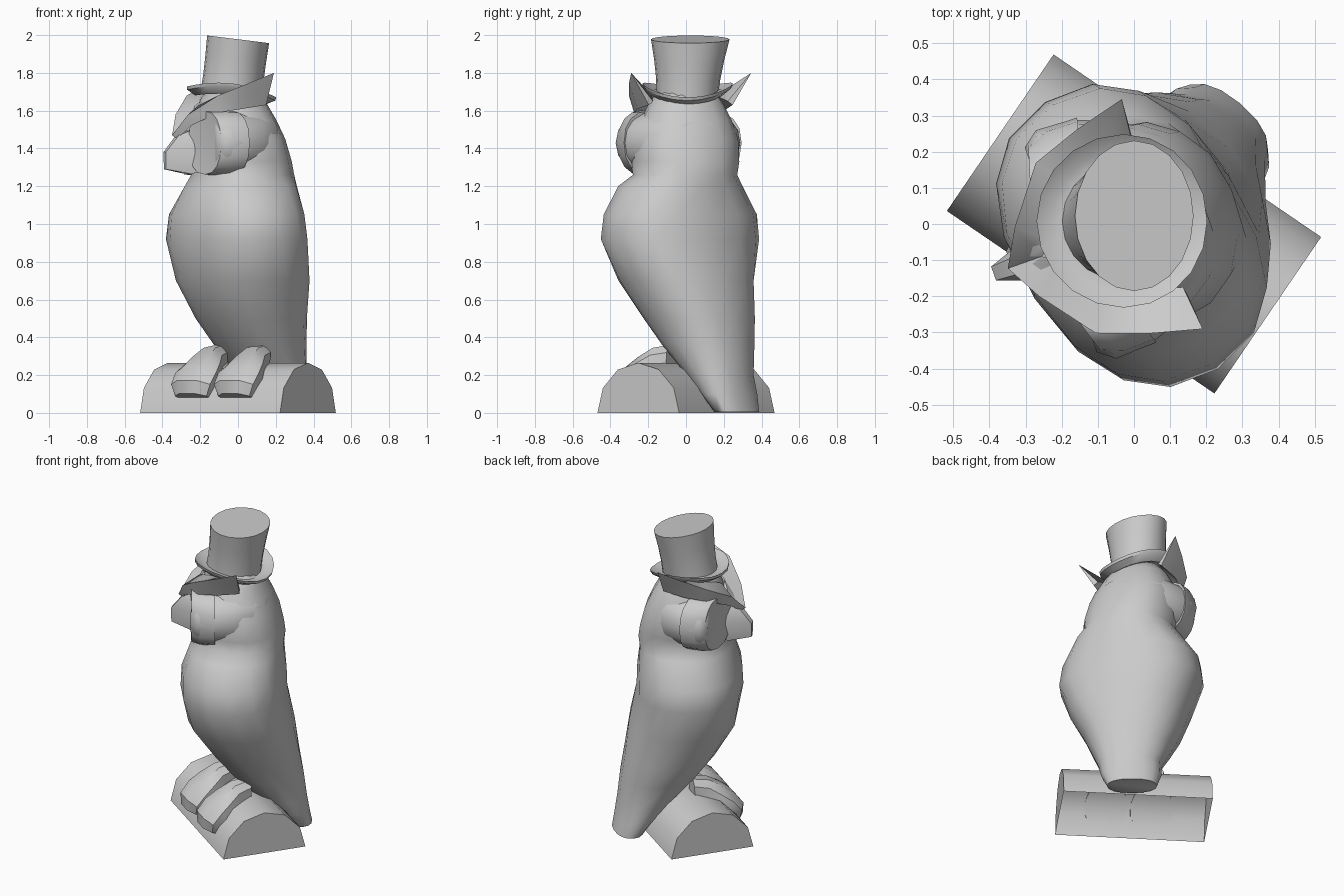
import bpy, bmesh
from math import sin, cos, pi, radians, copysign
from mathutils import Matrix, Vector

if "Cube" in bpy.data.objects:
    bpy.data.objects.remove(bpy.data.objects["Cube"])

BASE = Matrix.Rotation(radians(-34.3), 4, 'Z')   # log and feet heading
HEAD = Matrix.Rotation(radians(-70.6), 4, 'Z')   # head is turned further


def finish(name, bm, angle=35):
    bmesh.ops.recalc_face_normals(bm, faces=bm.faces)
    me = bpy.data.meshes.new(name)
    bm.to_mesh(me)
    bm.free()
    ob = bpy.data.objects.new(name, me)
    bpy.context.collection.objects.link(ob)
    bpy.ops.object.select_all(action='DESELECT')
    ob.select_set(True)
    bpy.context.view_layer.objects.active = ob
    bpy.ops.object.shade_smooth_by_angle(angle=radians(angle))
    return ob


def loft(name, rings, angle=35, caps=True, closed=True):
    bm = bmesh.new()
    vs = [[bm.verts.new(p) for p in r] for r in rings]
    n = len(vs[0])
    for a, b in zip(vs, vs[1:]):
        for i in range(n if closed else n - 1):
            j = (i + 1) % n
            bm.faces.new((a[i], a[j], b[j], b[i]))
    if caps:
        bm.faces.new(vs[0])
        bm.faces.new(vs[-1])
    return finish(name, bm, angle)


def hull(name, pts, angle=35):
    bm = bmesh.new()
    for p in pts:
        bm.verts.new(p)
    r = bmesh.ops.convex_hull(bm, input=bm.verts)
    junk = list({v for v in r['geom_interior'] if isinstance(v, bmesh.types.BMVert)})
    bmesh.ops.delete(bm, geom=junk, context='VERTS')
    return finish(name, bm, angle)


def at(m, l, f, z):
    """sideways l, forward f, height z in a turned frame"""
    return m @ Vector((l, -f, z))


def oval(a, b, n, e=1.0):
    """points of a superellipse"""
    ts = [2 * pi * i / n for i in range(n)]
    return [(a * copysign(abs(cos(t)) ** e, cos(t)),
             b * copysign(abs(sin(t)) ** e, sin(t))) for t in ts]


# half log, open underneath
arch = [(0.262 * cos(pi * i / 6), 0.265 * sin(pi * i / 6)) for i in range(7)]
loft('half_log', [[at(BASE, l, f, z) for f, z in arch] for l in (-0.448, 0.448)],
     closed=False)

# body and tail: z, centre x, centre y, half width, half depth, heading
BODY = [
    (0.005, 0.24, 0.268, 0.15, 0.085, -40),
    (0.10, 0.215, 0.23, 0.18, 0.11, -40),
    (0.20, 0.18, 0.18, 0.19, 0.155, -40),
    (0.36, 0.118, 0.118, 0.245, 0.225, -42),
    (0.50, 0.07, 0.07, 0.295, 0.27, -45),
    (0.70, 0.025, 0.0, 0.365, 0.32, -50),
    (0.92, -0.007, -0.032, 0.44, 0.32, -57),
    (1.05, -0.007, -0.03, 0.42, 0.315, -59),
    (1.20, 0.015, -0.03, 0.33, 0.28, -64),
    (1.26, 0.025, -0.005, 0.27, 0.265, -68),
    (1.33, 0.02, -0.005, 0.285, 0.255, -70.6),
    (1.45, 0.0, 0.0, 0.275, 0.24, -70.6),
    (1.55, -0.02, 0.0, 0.24, 0.215, -70.6),
    (1.63, -0.03, 0.0, 0.20, 0.18, -70.6),
    (1.70, -0.03, 0.0, 0.15, 0.14, -70.6),
]
rings = []
for z, cx, cy, w, d, a in BODY:
    m = Matrix.Translation((cx, cy, z)) @ Matrix.Rotation(radians(a), 4, 'Z')
    rings.append([m @ Vector((x, y, 0)) for x, y in oval(w, d, 16, 0.88)])
loft('body', rings, 65)

# broad cheeks running from the back of the head to the face
CHEEKS = [(-0.20, 0.13, 0.11), (-0.15, 0.215, 0.155), (-0.05, 0.285, 0.18),
          (0.07, 0.33, 0.185), (0.17, 0.335, 0.178), (0.215, 0.30, 0.165)]
loft('cheeks', [[at(HEAD, x, f, 1.43 + z) for x, z in oval(w, h, 20, 0.85)]
                for f, w, h in CHEEKS], 65)

# eye discs and brow tufts, mirrored across the face
EYE = [(0.165, 0.10, 0.165, 0.17), (0.172, 0.19, 0.16, 0.172),
       (0.165, 0.245, 0.14, 0.168), (0.16, 0.24, 0.10, 0.12)]
BROW = [  # rim, lower edge, inner root
    ((0.0, 0.37, 1.47), (0.0, 0.34, 1.45), (0.0, 0.27, 1.52)),
    ((0.10, 0.315, 1.58), (0.10, 0.30, 1.52), (0.03, 0.23, 1.63)),
    ((0.25, 0.20, 1.68), (0.225, 0.19, 1.59), (0.12, 0.12, 1.68)),
    ((0.30, 0.06, 1.74), (0.25, 0.06, 1.61), (0.18, 0.03, 1.68)),
    ((0.337, -0.083, 1.80), (0.235, -0.075, 1.63), (0.21, -0.07, 1.65)),
]
for s, side in ((1, 'right'), (-1, 'left')):
    loft(side + '_eye', [[at(HEAD, s * (l + x), f - 0.3 * x, 1.43 + z)
                          for x, z in oval(rw, rh, 16, 0.85)] for l, f, rw, rh in EYE], 50)
    loft(side + '_brow', [[at(HEAD, s * l, f, z) for l, f, z in st] for st in BROW], 35)

# beak
hull('beak', [at(HEAD, s * l, f, z) for s in (1, -1) for l, f, z in (
    (0.02, 0.26, 1.50), (0.025, 0.34, 1.47), (0.02, 0.412, 1.38),
    (0.015, 0.41, 1.29), (0.05, 0.28, 1.265), (0.09, 0.22, 1.40), (0.07, 0.22, 1.28))])

# hat: radius, height along the tilted axis; the brim curls up at both sides
HAT = [(0.15, -0.01), (0.19, -0.03), (0.235, -0.005), (0.24, 0.012), (0.195, -0.005),
       (0.165, 0.0), (0.17, 0.08), (0.185, 0.18), (0.208, 0.293)]
hat = Matrix.Translation((-0.035, 0.008, 1.687)) @ Matrix.Rotation(radians(7), 4, 'Y')
rings = []
for r, h in HAT:
    sx = 1 - 0.7 * max(h, 0)
    curl = 0.045 * (r / 0.24) ** 2 if h < 0.05 else 0
    rings.append([hat @ Vector((x, y + 0.05 * h, h + curl * (y / r) ** 2))
                  for x, y in oval(r * sx, r, 20)])
loft('top_hat', rings, 40)

# feet wrapped over the log: angle on the log, half width, outer radius
FOOT = [(92, 0.05, 0.36), (76, 0.075, 0.355), (60, 0.11, 0.34), (45, 0.13, 0.342),
        (30, 0.125, 0.343), (19, 0.10, 0.315)]
for c, side in ((0.15, 'right'), (-0.125, 'left')):
    rings = []
    for a, w, r in FOOT:
        sec = [(-w, 0.254), (-w, r - 0.04), (-0.5 * w, r),
               (0.5 * w, r), (w, r - 0.04), (w, 0.254)]
        rings.append([at(BASE, c + x, q * cos(radians(a)), q * sin(radians(a)))
                      for x, q in sec])
    loft(side + '_foot', rings, 35)
